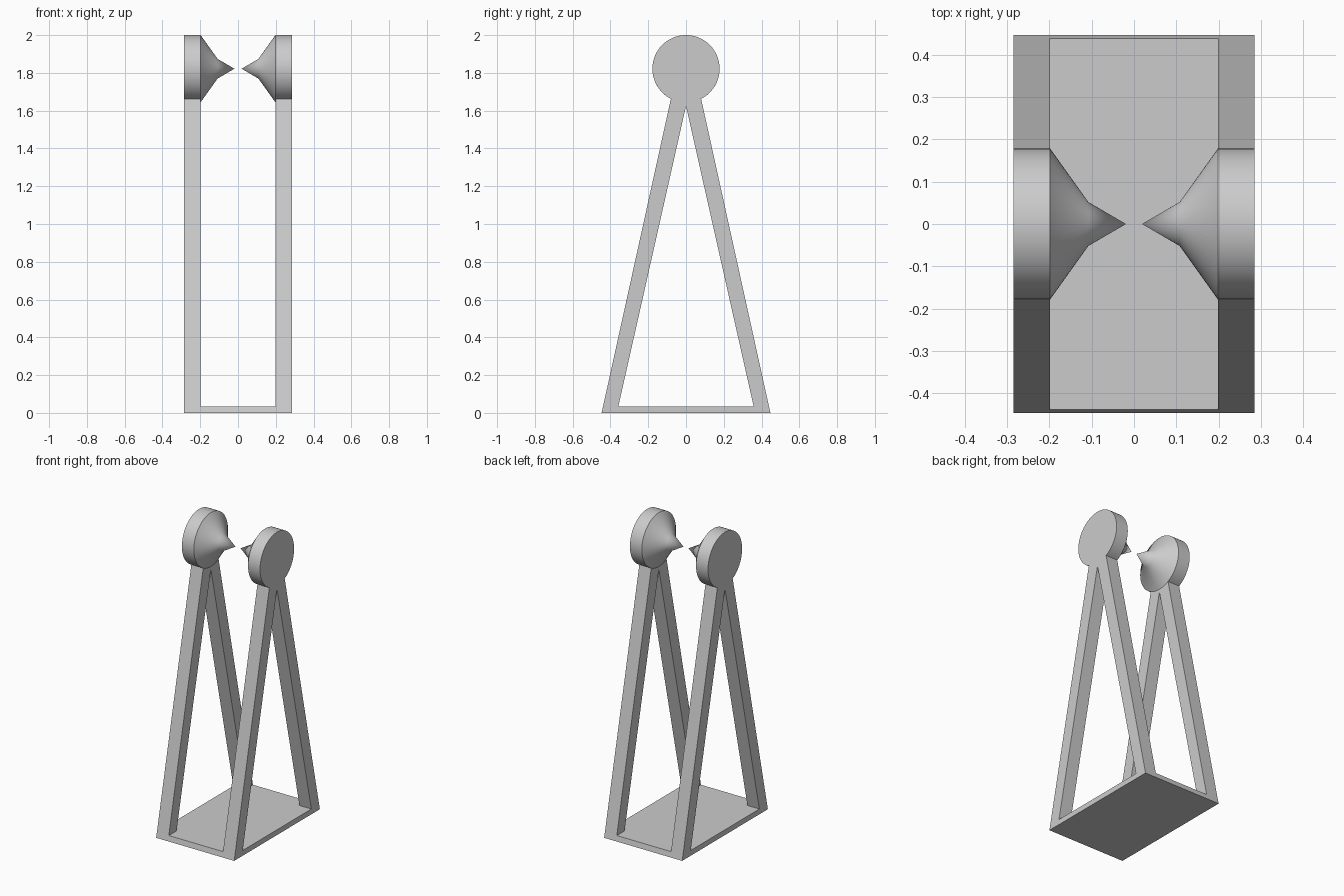
import bpy, bmesh, math

cube = bpy.data.objects.get("Cube")
if cube:
    bpy.data.objects.remove(cube, do_unlink=True)

grey = bpy.data.materials.new("plain grey")
grey.use_nodes = True
grey.diffuse_color = (0.6, 0.6, 0.6, 1)
grey.node_tree.nodes["Principled BSDF"].inputs["Base Color"].default_value = (0.6, 0.6, 0.6, 1)

HALF_W, INNER = 0.285, 0.198      # outer and inner x of the side frames
DISC_R, DISC_Z = 0.178, 1.822
BASE_T = 0.035


def finish(bm, name):
    bmesh.ops.recalc_face_normals(bm, faces=bm.faces)
    mesh = bpy.data.meshes.new(name)
    bm.to_mesh(mesh)
    bm.free()
    mesh.materials.append(grey)
    obj = bpy.data.objects.new(name, mesh)
    bpy.context.collection.objects.link(obj)
    bpy.ops.object.select_all(action='DESELECT')
    obj.select_set(True)
    bpy.context.view_layer.objects.active = obj
    bpy.ops.object.shade_smooth_by_angle(angle=math.radians(30))
    return obj


def prism(name, outline, x0, x1):
    """Extrude a (y, z) outline along x."""
    bm = bmesh.new()
    face = bm.faces.new([bm.verts.new((x0, y, z)) for y, z in outline])
    res = bmesh.ops.extrude_face_region(bm, geom=[face], use_keep_orig=True)
    moved = [v for v in res["geom"] if isinstance(v, bmesh.types.BMVert)]
    bmesh.ops.translate(bm, verts=moved, vec=(x1 - x0, 0, 0))
    return finish(bm, name)


def spike(name, side, profile, segments=64):
    """Revolve (x, radius) rings about the disc axis, ending in a point."""
    bm = bmesh.new()
    rings = []
    for x, r in profile[:-1]:
        rings.append([bm.verts.new((side * x, r * math.sin(a), DISC_Z + r * math.cos(a)))
                      for a in (math.tau * i / segments for i in range(segments))])
    tip = bm.verts.new((side * profile[-1][0], 0, DISC_Z))
    for i in range(segments):
        j = (i + 1) % segments
        for a, b in zip(rings, rings[1:]):
            bm.faces.new((a[i], a[j], b[j], b[i]))
        bm.faces.new((rings[-1][i], rings[-1][j], tip))
    # Orient outwards: the tip points towards the middle
    obj = finish(bm, name)
    if obj.data.polygons[0].normal.z < 0:
        obj.data.flip_normals()
    return obj


# Base plate, its ends sloping with the legs
prism("base_plate", [(-0.447, 0), (0.447, 0), (0.439, BASE_T), (-0.439, BASE_T)],
      -HALF_W, HALF_W)

# Side frame outline: two splayed legs joined by a round head
join = math.asin(0.08 / DISC_R)
steps = 60
head = []
for i in range(steps + 1):
    a = join + (math.tau - 2 * join) * i / steps
    head.append((DISC_R * math.sin(a), DISC_Z - DISC_R * math.cos(a)))
outline = ([(0.358, BASE_T), (0.439, BASE_T)] + head +
           [(-0.439, BASE_T), (-0.358, BASE_T), (0, 1.625)])

for label, side in (("left", 1), ("right", -1)):
    prism(label + "_frame", outline, side * INNER, side * HALF_W)
    spike(label + "_spike", side, [(INNER, DISC_R), (0.108, 0.052), (0.019, 0)])
